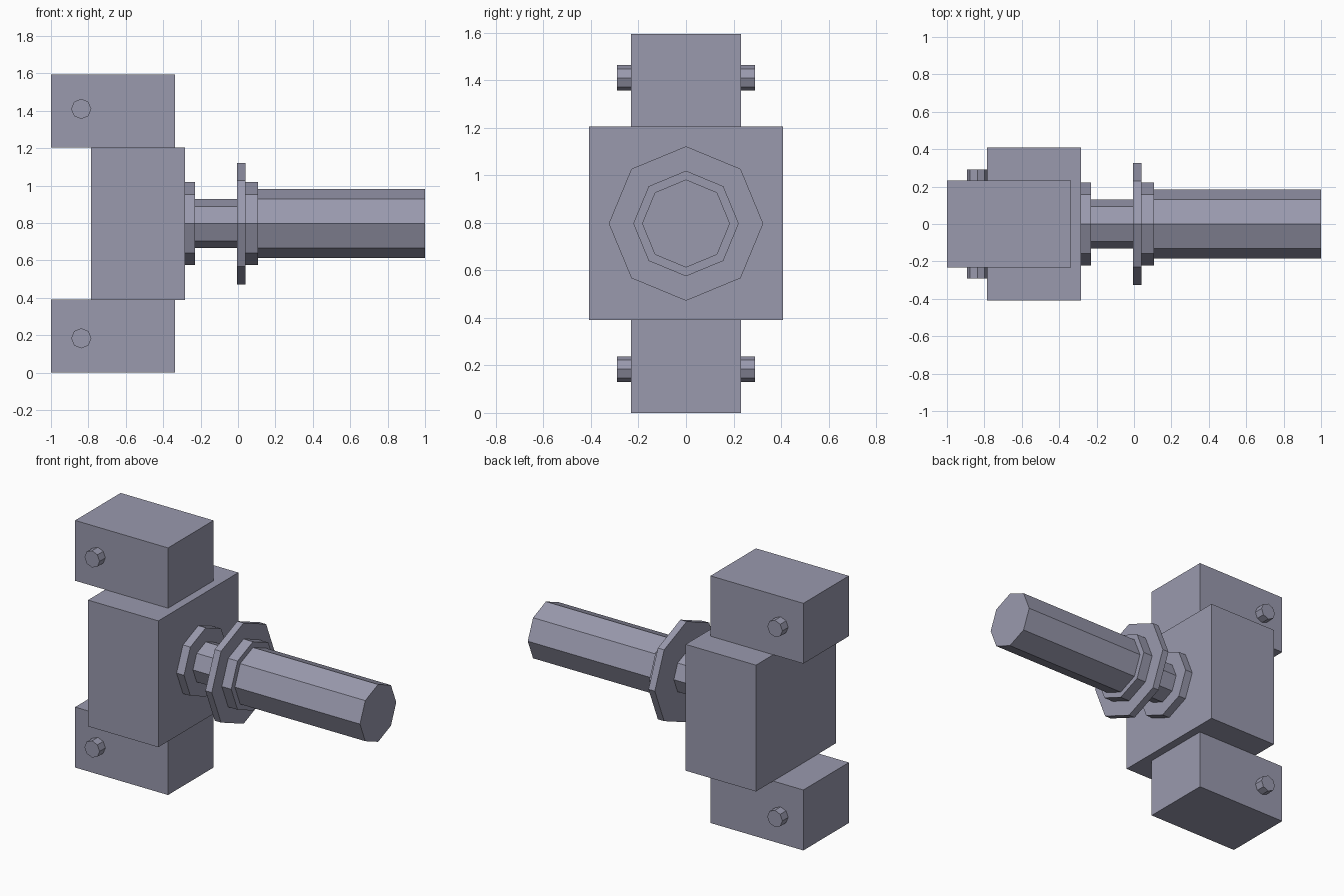
import bpy
import math

cube = bpy.data.objects.get("Cube")
if cube:
    bpy.data.objects.remove(cube, do_unlink=True)

MID_Z = 0.797   # height of the shaft axis

steel = bpy.data.materials.new("blue_grey_metal")
steel.use_nodes = True
COLOUR = (0.32, 0.32, 0.42, 1.0)
steel.diffuse_color = COLOUR
steel.node_tree.nodes["Principled BSDF"].inputs["Base Color"].default_value = COLOUR


def finish(name):
    obj = bpy.context.object
    obj.name = obj.data.name = name
    obj.data.materials.append(steel)
    return obj


def box(name, x0, x1, half_y, z0, z1):
    bpy.ops.mesh.primitive_cube_add(size=1, location=((x0 + x1) / 2, 0, (z0 + z1) / 2))
    bpy.context.object.scale = (x1 - x0, 2 * half_y, z1 - z0)
    bpy.ops.object.transform_apply(location=False, rotation=False, scale=True)
    return finish(name)


def octagon_bar(name, radius, length, location, rotation):
    bpy.ops.mesh.primitive_cylinder_add(vertices=8, radius=radius, depth=length,
                                        location=location, rotation=rotation)
    return finish(name)


# Central body and the two blocks above and below it
box("central_body", -0.785, -0.283, 0.408, 0.39, 1.205)
box("lower_block", -1.0, -0.337, 0.232, 0.0, 0.39)
box("upper_block", -1.0, -0.337, 0.232, 1.205, 1.594)

# Eight-sided shaft parts along x: name, start, end, radius
SHAFT = [
    ("body_collar", -0.283, -0.23, 0.222),
    ("neck", -0.23, -0.005, 0.131),
    ("flange", -0.005, 0.04, 0.325),
    ("shaft_collar", 0.04, 0.107, 0.222),
    ("shaft", 0.107, 1.0, 0.185),
]
for name, x0, x1, radius in SHAFT:
    octagon_bar(name, radius, x1 - x0, ((x0 + x1) / 2, 0, MID_Z), (0, math.pi / 2, 0))

# Pins on both sides of each block
for level, z in (("lower", 0.184), ("upper", 1.41)):
    for side, sign in (("front", -1), ("back", 1)):
        octagon_bar(f"{level}_{side}_pin", 0.054, 0.06,
                    (-0.838, sign * 0.261, z), (math.pi / 2, 0, 0))
